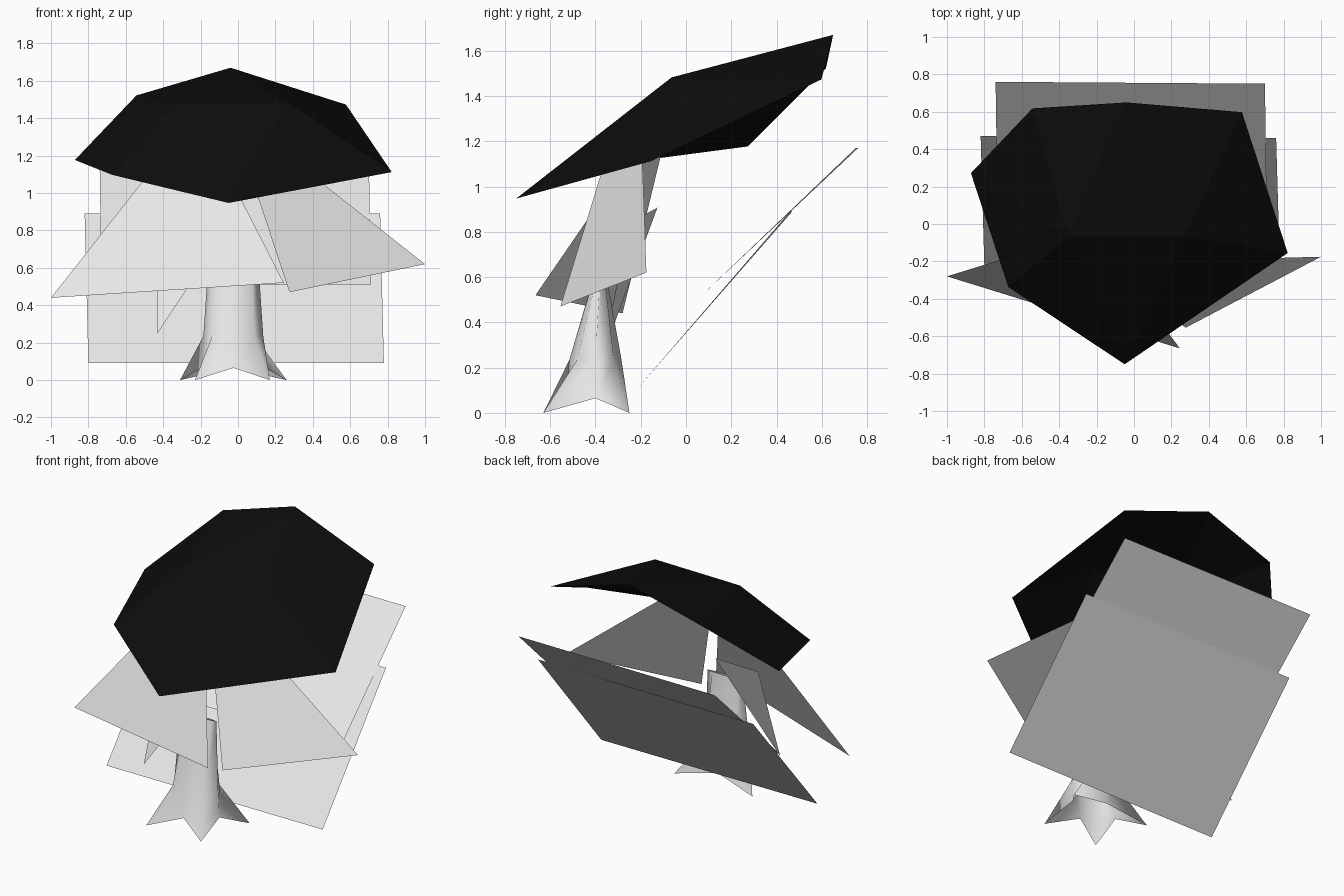
import bpy
import math

if "Cube" in bpy.data.objects:
    bpy.data.objects.remove(bpy.data.objects["Cube"])


def material(name, value):
    m = bpy.data.materials.new(name)
    m.diffuse_color = (value, value, value, 1)
    m.use_nodes = True
    m.node_tree.nodes["Principled BSDF"].inputs["Base Color"].default_value = m.diffuse_color
    return m


GREY = material("light_grey", 0.8)
BLACK = material("soft_black", 0.004)


def build(name, verts, faces, mat):
    mesh = bpy.data.meshes.new(name)
    mesh.from_pydata(verts, [], faces)
    mesh.materials.append(mat)
    mesh.update()
    ob = bpy.data.objects.new(name, mesh)
    bpy.context.collection.objects.link(ob)
    return ob


def sheet(name, verts):
    return build(name, verts, [tuple(range(len(verts)))], GREY)


# Two sloping backing boards
sheet("lower_board", [(-0.80, -0.23, 0.09), (0.78, -0.23, 0.09),
                      (0.76, 0.46, 0.89), (-0.82, 0.47, 0.89)])
sheet("upper_board", [(-0.73, 0.06, 0.51), (0.71, 0.06, 0.51),
                      (0.70, 0.75, 1.17), (-0.74, 0.76, 1.17)])

# Hanging leaves under the canopy
sheet("left_leaf", [(-1.0, -0.28, 0.44), (0.245, -0.665, 0.52), (-0.22, -0.04, 1.43)])
sheet("right_leaf", [(0.275, -0.555, 0.47), (1.0, -0.175, 0.62),
                     (0.11, -0.20, 1.32), (0.01, -0.31, 1.27)])
sheet("small_leaf", [(-0.43, -0.37, 0.25), (-0.04, -0.25, 0.84), (-0.44, -0.126, 0.907)])

# Faceted canopy: seven-sided rim rising to a short ridge
rim = [(-0.05, -0.75, 0.947), (0.822, -0.155, 1.112), (0.577, 0.598, 1.473),
       (-0.04, 0.65, 1.67), (-0.543, 0.618, 1.522), (-0.872, 0.272, 1.177),
       (-0.672, -0.337, 1.097)]
ridge = [(0.27, -0.064, 1.482), (-0.35, -0.064, 1.475)]
R, L = 7, 8
faces = [(i, i + 1, R) for i in range(3)]
faces += [(i, (i + 1) % 7, L) for i in range(3, 7)]
faces += [(3, L, R), (0, R, L)]
build("canopy", rim + ridge, faces, BLACK)

# Trunk: four spreading roots, narrowing to a wedge at the top
CX, CY = -0.025, -0.40
roots = [(0.145, CY, 0.065), (0.26, -0.25, 0), (CX, -0.29, 0.065), (-0.31, -0.25, 0),
         (-0.19, CY, 0.065), (-0.23, -0.63, 0), (CX, -0.53, 0.065), (0.17, -0.63, 0)]


def ring(rx, ry, z, y):
    return [(CX + rx * math.cos(i * math.pi / 4), y + ry * math.sin(i * math.pi / 4), z)
            for i in range(8)]


verts = roots + ring(0.16, 0.115, 0.235, CY) + ring(0.13, 0.01, 0.68, -0.375)
faces = [(8 * k + i, 8 * k + (i + 1) % 8, 8 * k + 8 + (i + 1) % 8, 8 * k + 8 + i)
         for k in range(2) for i in range(8)]
trunk = build("trunk", verts, faces, GREY)
trunk.data.polygons.foreach_set("use_smooth", [True] * len(faces))
